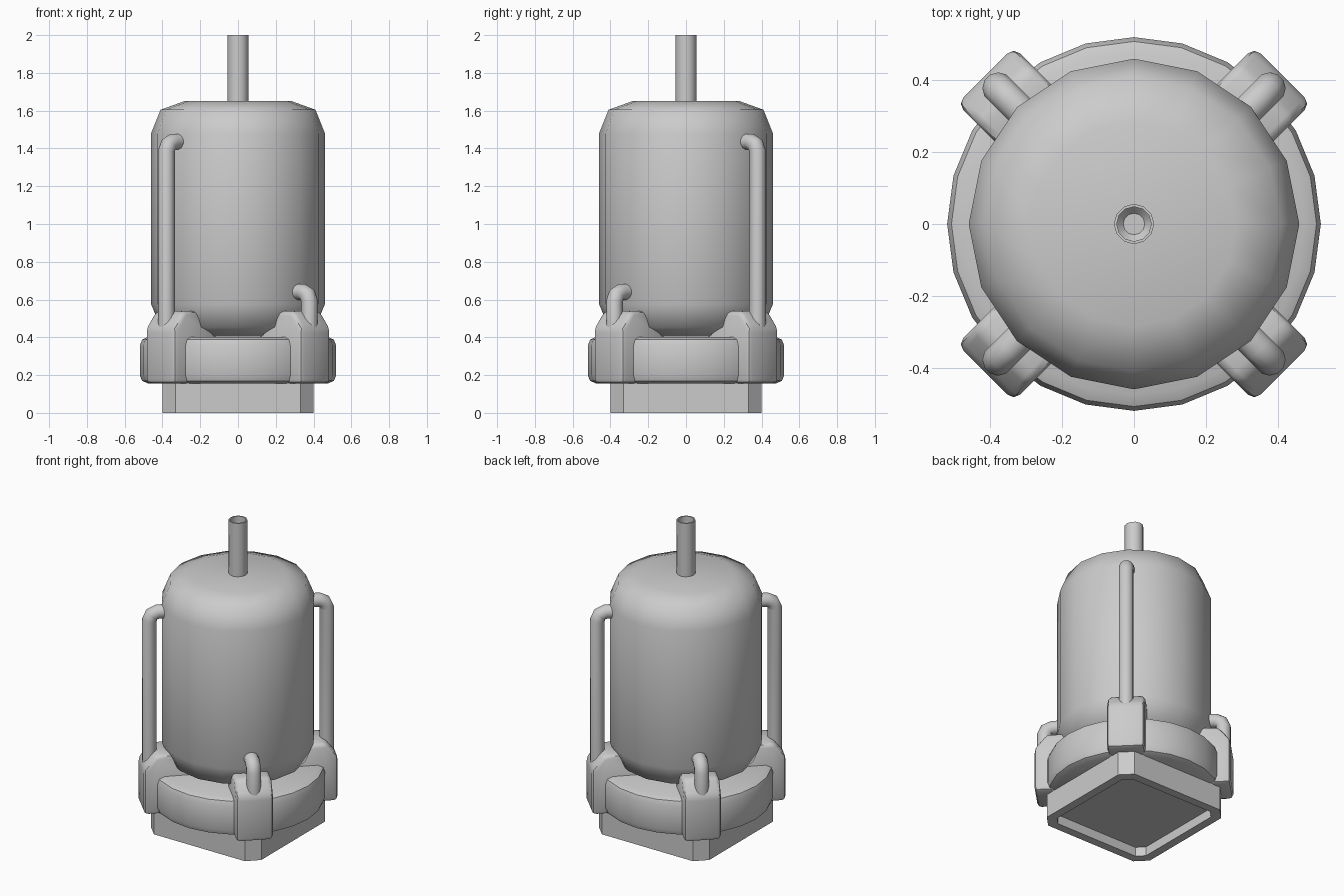
import bpy, bmesh, math
from mathutils import Matrix, Vector

if "Cube" in bpy.data.objects:
    bpy.data.objects.remove(bpy.data.objects["Cube"])

grey = bpy.data.materials.new("grey_metal")
grey.diffuse_color = (0.6, 0.6, 0.6, 1)
grey.use_nodes = True
grey.node_tree.nodes["Principled BSDF"].inputs["Base Color"].default_value = grey.diffuse_color


def finish(obj, angle=None):
    """Assign the colour and smooth shading."""
    obj.data.materials.clear()
    obj.data.materials.append(grey)
    bpy.ops.object.select_all(action='DESELECT')
    obj.select_set(True)
    bpy.context.view_layer.objects.active = obj
    if angle is not None:
        bpy.ops.object.shade_smooth_by_angle(angle=math.radians(angle))
    return obj


def loft(name, loops, angle):
    """Bridge equal-length loops of points and cap both ends."""
    bm = bmesh.new()
    rows = [[bm.verts.new(p) for p in loop] for loop in loops]
    n = len(rows[0])
    for a, b in zip(rows, rows[1:]):
        for i in range(n):
            j = (i + 1) % n
            bm.faces.new((a[i], a[j], b[j], b[i]))
    bm.faces.new(rows[0])
    bm.faces.new(rows[-1])
    bmesh.ops.recalc_face_normals(bm, faces=bm.faces)
    mesh = bpy.data.meshes.new(name)
    bm.to_mesh(mesh)
    bm.free()
    obj = bpy.data.objects.new(name, mesh)
    bpy.context.collection.objects.link(obj)
    return finish(obj, angle)


def lathe(name, profile, sides, angle):
    loops = [[(r * math.cos(2 * math.pi * i / sides), r * math.sin(2 * math.pi * i / sides), z)
              for i in range(sides)] for r, z in profile]
    return loft(name, loops, angle)


def chamfered_square(h, c, z):
    k = h - c
    return [(h, -k, z), (h, k, z), (k, h, z), (-k, h, z),
            (-h, k, z), (-h, -k, z), (-k, -h, z), (k, -h, z)]


# Square foot, hollow underneath
loft("base", [chamfered_square(0.345, 0.045, 0.06), chamfered_square(0.345, 0.045, 0),
              chamfered_square(0.40, 0.07, 0), chamfered_square(0.40, 0.07, 0.16)], 30)

# Round collar above the foot
lathe("collar_ring", [(0.475, 0.155), (0.508, 0.17), (0.52, 0.20), (0.52, 0.355),
                      (0.508, 0.388), (0.475, 0.403)], 24, 40)

# Tank with rounded ends
lathe("tank", [(0.285, 0.405), (0.41, 0.455), (0.46, 0.575), (0.46, 1.48),
               (0.41, 1.605), (0.285, 1.65)], 16, 60)

# Open tube on top
lathe("top_tube", [(0.056, 1.63), (0.056, 2.0), (0.048, 2.0), (0.048, 1.94), (0.03, 1.92)], 12, 40)

# Clamps and pipes on the four diagonals; tall and short pipes alternate
clamp_profile = [(0.25, 0.155), (0.585, 0.155), (0.585, 0.45), (0.515, 0.54),
                 (0.41, 0.54), (0.29, 0.42), (0.25, 0.40)]
for i, (side, top) in enumerate([("back_right", 1.435), ("back_left", 0.64),
                                 ("front_left", 1.435), ("front_right", 0.64)]):
    turn = Matrix.Rotation(math.radians(45 + 90 * i), 4, 'Z')
    loops = [[turn @ Vector((r, t, z)) for r, z in clamp_profile] for t in (-0.112, 0.112)]
    clamp = loft("clamp_" + side, loops, None)
    bevel = clamp.modifiers.new("bevel", 'BEVEL')
    bevel.width = 0.026
    bevel.segments = 2
    bevel.limit_method = 'ANGLE'
    bevel.angle_limit = math.radians(30)
    bpy.ops.object.modifier_apply(modifier="bevel")
    finish(clamp, 40)

    # Bent pipe from the clamp into the tank
    path = [(0.535, 0.42), (0.535, top - 0.05), (0.521, top - 0.015), (0.487, top), (0.40, top)]
    curve = bpy.data.curves.new("pipe_" + side, 'CURVE')
    curve.dimensions = '3D'
    curve.bevel_depth = 0.044
    curve.bevel_resolution = 4
    curve.use_fill_caps = True
    spline = curve.splines.new('POLY')
    spline.points.add(len(path) - 1)
    for p, (r, z) in zip(spline.points, path):
        p.co = (*(turn @ Vector((r, 0, z))), 1)
    pipe = bpy.data.objects.new("pipe_" + side, curve)
    bpy.context.collection.objects.link(pipe)
    finish(pipe)
    bpy.ops.object.convert(target='MESH')
    finish(bpy.context.view_layer.objects.active, 50)
